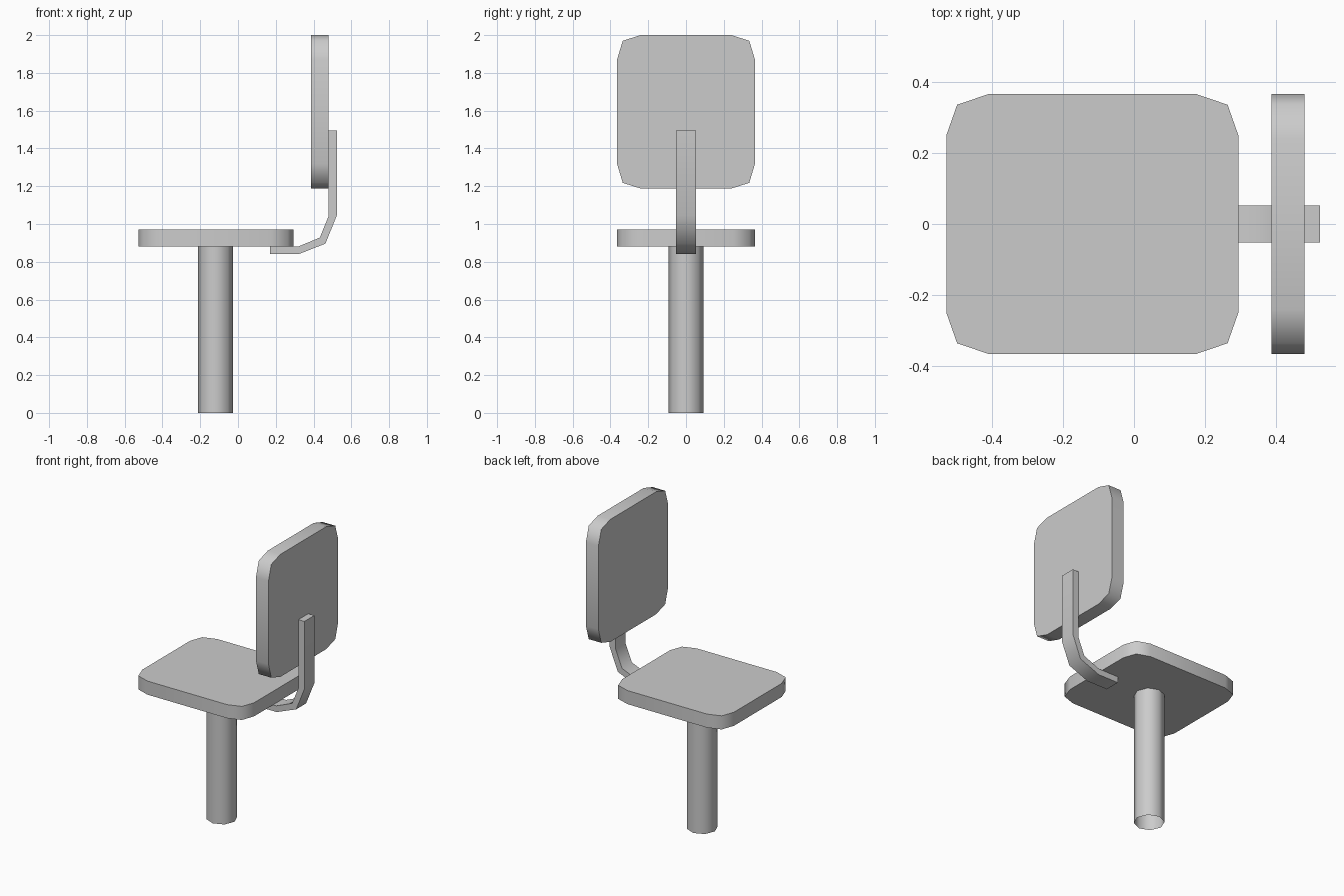
import bpy, bmesh, math
from mathutils import Vector

cube = bpy.data.objects.get("Cube")
if cube:
    bpy.data.objects.remove(cube, do_unlink=True)

# One plain grey for every part
grey = bpy.data.materials.new("plain grey")
grey.use_nodes = True
colour = (0.6, 0.6, 0.6, 1)
grey.diffuse_color = colour
grey.node_tree.nodes["Principled BSDF"].inputs["Base Color"].default_value = colour


def extrude_outline(name, points, direction, caps=True):
    """Sweep a closed outline along a direction, with smooth sides and sharp caps."""
    bm = bmesh.new()
    step = Vector(direction)
    start = [bm.verts.new(p) for p in points]
    end = [bm.verts.new(Vector(p) + step) for p in points]
    count = len(points)
    for i in range(count):
        j = (i + 1) % count
        bm.faces.new((start[i], start[j], end[j], end[i]))
    if caps:
        bm.faces.new(start[::-1])
        bm.faces.new(end)
    bmesh.ops.recalc_face_normals(bm, faces=bm.faces)
    mesh = bpy.data.meshes.new(name)
    bm.to_mesh(mesh)
    bm.free()
    mesh.materials.append(grey)
    obj = bpy.data.objects.new(name, mesh)
    bpy.context.collection.objects.link(obj)
    bpy.ops.object.select_all(action="DESELECT")
    obj.select_set(True)
    bpy.context.view_layer.objects.active = obj
    bpy.ops.object.shade_smooth_by_angle(angle=math.radians(60))
    return obj


def cushion_outline(half_u, half_v, corner_u, corner_v):
    """Rectangle whose corners are rounded with two facets each."""
    nick = 0.03
    quarter = [(half_u, half_v - corner_v), (half_u - nick, half_v - nick),
               (half_u - corner_u, half_v)]
    outline = []
    for su, sv in ((1, 1), (-1, 1), (-1, -1), (1, -1)):
        corner = [(su * u, sv * v) for u, v in quarter]
        outline += corner if su * sv > 0 else corner[::-1]
    return outline


# Seat cushion
seat = [(u - 0.117, v, 0.88) for u, v in cushion_outline(0.41, 0.365, 0.118, 0.115)]
extrude_outline("seat", seat, (0, 0, 0.09))

# Upright back cushion
back = [(0.387, u, v + 1.594) for u, v in cushion_outline(0.365, 0.406, 0.125, 0.13)]
extrude_outline("backrest", back, (0.092, 0, 0))

# Bent strap joining the seat to the back
profile = [(0.17, 0.84), (0.32, 0.84), (0.463, 0.896), (0.523, 1.045),
           (0.523, 1.495), (0.479, 1.495), (0.479, 1.04), (0.433, 0.928),
           (0.317, 0.88), (0.17, 0.88)]
extrude_outline("back_bracket", [(x, -0.052, z) for x, z in profile], (0, 0.104, 0))

# Hollow eight-sided post
sides = 8
ring = [(-0.119 + 0.093 * math.cos(math.tau * i / sides),
         0.093 * math.sin(math.tau * i / sides), 0) for i in range(sides)]
extrude_outline("post", ring, (0, 0, 0.88), caps=False)
